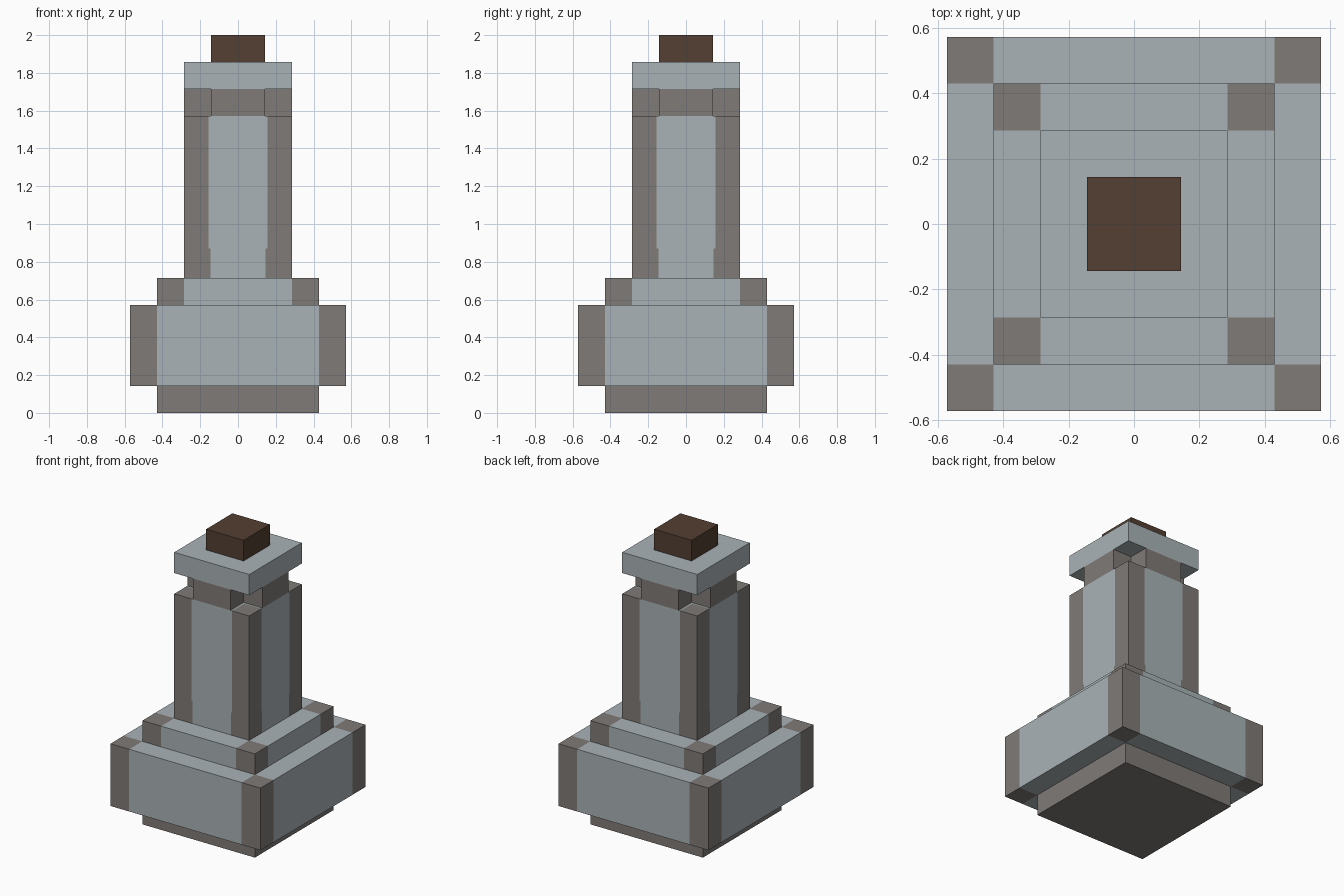
import bpy, bmesh
from mathutils import Matrix, Vector

if "Cube" in bpy.data.objects:
    bpy.data.objects.remove(bpy.data.objects["Cube"], do_unlink=True)

U = 1 / 7  # one building block of the model


def material(name, rgb):
    m = bpy.data.materials.new(name)
    m.use_nodes = True
    m.diffuse_color = (*rgb, 1)
    m.node_tree.nodes["Principled BSDF"].inputs["Base Color"].default_value = (*rgb, 1)
    return m


pale = material("pale blue stone", (0.40, 0.45, 0.47))
grey = material("warm grey stone", (0.215, 0.197, 0.184))
brown = material("dark brown", (0.087, 0.050, 0.032))


def finish(name, bm, mats):
    mesh = bpy.data.meshes.new(name)
    bm.normal_update()
    bm.to_mesh(mesh)
    bm.free()
    for m in mats:
        mesh.materials.append(m)
    ob = bpy.data.objects.new(name, mesh)
    bpy.context.collection.objects.link(ob)
    return ob


def cut(bm, axis, at):
    normal, point = Vector((0, 0, 0)), Vector((0, 0, 0))
    normal[axis], point[axis] = 1, at
    geom = bm.verts[:] + bm.edges[:] + bm.faces[:]
    bmesh.ops.bisect_plane(bm, geom=geom, plane_co=point, plane_no=normal)


def block(name, half, z0, z1, mats, corner=None, low_corner=None, split=0):
    """Square block; faces beyond the corner distance on both axes get the second colour."""
    bm = bmesh.new()
    size = Matrix.Diagonal((2 * half, 2 * half, z1 - z0, 1))
    bmesh.ops.create_cube(bm, size=1, matrix=Matrix.Translation((0, 0, (z0 + z1) / 2)) @ size)
    if corner:
        for c in {corner, low_corner or corner}:
            for axis in (0, 1):
                for side in (-c, c):
                    cut(bm, axis, side)
        if low_corner:
            cut(bm, 2, split)
        for f in bm.faces:
            p = f.calc_center_median()
            limit = low_corner if low_corner and p.z < split else corner
            f.material_index = int(min(abs(p.x), abs(p.y)) > limit)
    return finish(name, bm, mats)


# Stepped base
block("foot", 3 * U, 0, U, [grey])
block("plinth", 4 * U, U, 4 * U, [pale, grey], corner=3 * U)
block("upper_step", 3 * U, 4 * U, 5 * U, [pale, grey], corner=2 * U)

# Tall shaft with grey corners, slightly wider near the bottom
block("shaft", 2 * U, 5 * U, 11 * U, [pale, grey], corner=0.155, low_corner=0.145, split=0.87)

# Cross-shaped neck, extruded from its outline
bm = bmesh.new()
outline = []
for turn in range(4):
    spin = Matrix.Rotation(turn * 1.5707963, 4, "Z")
    for x, y in ((2, -1), (2, 1), (1, 1)):
        outline.append(bm.verts.new(spin @ Vector((x * U, y * U, 11 * U))))
bottom = bm.faces.new(outline)
top = bmesh.ops.extrude_face_region(bm, geom=[bottom])["geom"]
bmesh.ops.translate(bm, vec=(0, 0, U), verts=[g for g in top if isinstance(g, bmesh.types.BMVert)])
bmesh.ops.recalc_face_normals(bm, faces=bm.faces[:])
finish("neck", bm, [grey])

# Cap and knob
block("cap", 2 * U, 12 * U, 13 * U, [pale])
block("knob", U, 13 * U, 14 * U, [brown])
